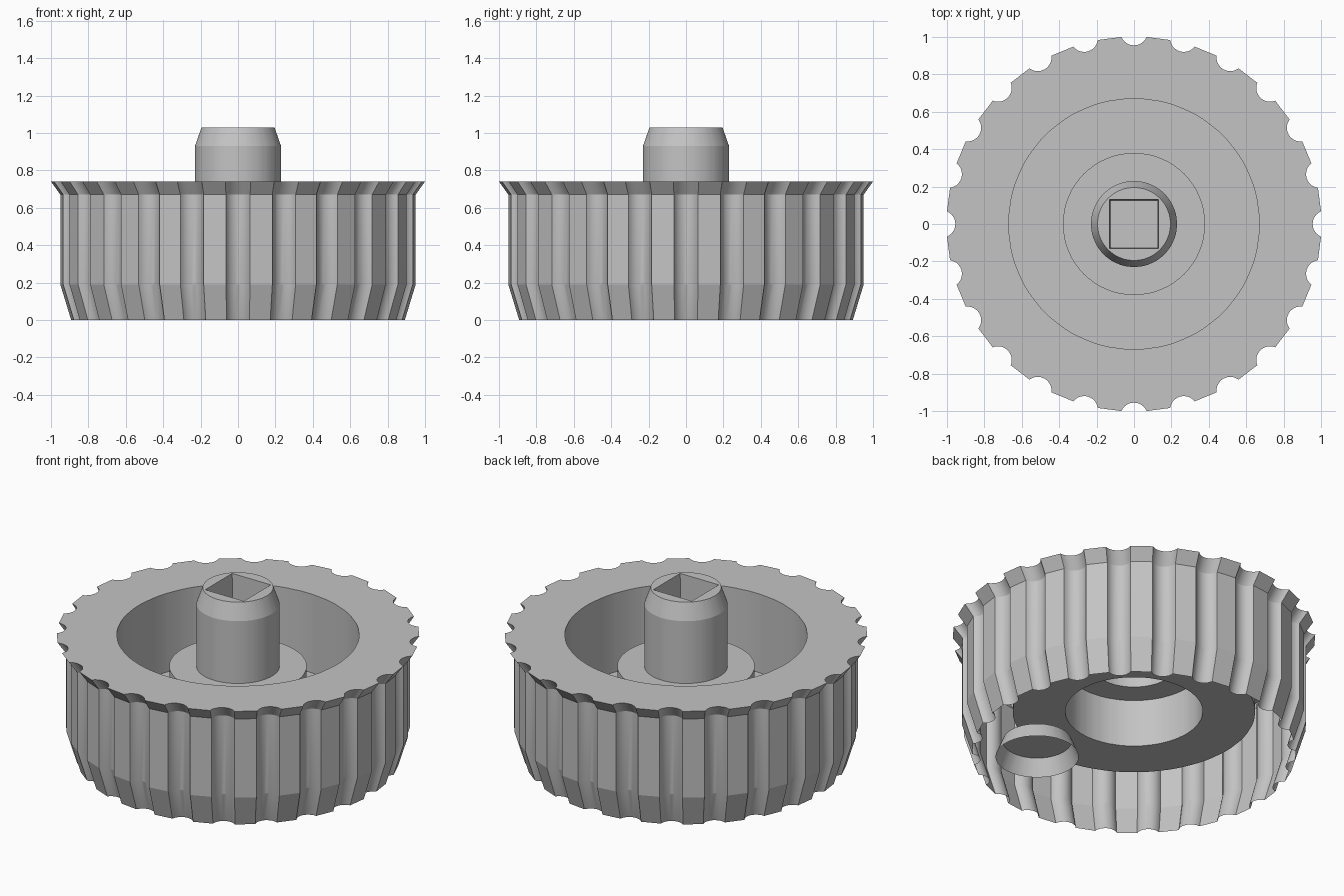
import bpy
from math import sin, cos, pi, radians, atan2, hypot

cube = bpy.data.objects.get("Cube")
if cube:
    bpy.data.objects.remove(cube, do_unlink=True)

GREY = (0.55, 0.55, 0.55, 1)
grey = bpy.data.materials.new("plain grey")
grey.use_nodes = True
grey.diffuse_color = GREY
grey.node_tree.nodes["Principled BSDF"].inputs["Base Color"].default_value = GREY

NOTCHES, STEPS = 24, 10
HALF_WIDTH, DEPTH = 0.068, 0.045

# Unit cross-section of the grip: flats separated by round notches
arc_radius = (HALF_WIDTH ** 2 + DEPTH ** 2) / (2 * DEPTH)
arc_half = 2 * atan2(DEPTH, HALF_WIDTH)
section = []
for n in range(NOTCHES):
    turn = 2 * pi * n / NOTCHES
    for k in range(STEPS + 1):
        a = arc_half * (2 * k / STEPS - 1)
        x = 1 - DEPTH + arc_radius * (1 - cos(a))
        y = arc_radius * sin(a)
        section.append((hypot(x, y), turn + atan2(y, x)))


def notched(r, z):
    return [(r * s * cos(a), r * s * sin(a), z) for s, a in section]


def circle(r, z):
    return [(r * cos(a), r * sin(a), z) for s, a in section]


def square(h, z):
    out = []
    for s, a in section:
        r = h / max(abs(cos(a)), abs(sin(a)))
        out.append((r * cos(a), r * sin(a), z))
    return out


def loft(name, rings, cap=False, location=(0, 0, 0)):
    """Skin a row of matching rings, optionally closing the last one."""
    count = len(section)
    verts = [p for ring in rings for p in ring]
    faces = []
    for j in range(len(rings) - 1):
        low, high = j * count, (j + 1) * count
        for i in range(count):
            k = (i + 1) % count
            faces.append((low + i, low + k, high + k, high + i))
    if cap:
        last = (len(rings) - 1) * count
        faces.append(tuple(range(last, last + count)))
    mesh = bpy.data.meshes.new(name)
    mesh.from_pydata(verts, [], faces)
    mesh.materials.append(grey)
    obj = bpy.data.objects.new(name, mesh)
    obj.location = location
    bpy.context.collection.objects.link(obj)
    bpy.ops.object.select_all(action='DESELECT')
    obj.select_set(True)
    bpy.context.view_layer.objects.active = obj
    bpy.ops.object.shade_smooth_by_angle(angle=radians(16))
    return obj


RIM, FLOOR, HUB_TOP, TIP = 0.74, 0.26, 0.55, 1.03
WELL, HUB, SHAFT, TIP_R = 0.67, 0.38, 0.23, 0.195

# Notched outer wall, open underneath, with its flat top rim
loft("grip_wall", [notched(0.892, 0), notched(0.95, 0.19),
                   notched(0.95, 0.67), notched(1.0, RIM)])
loft("top_rim", [notched(1.0, RIM), circle(WELL, RIM)])

# Recessed well and raised hub in its floor
loft("well", [circle(WELL, RIM), circle(WELL, FLOOR), circle(HUB, FLOOR)])
loft("hub", [circle(HUB, FLOOR), circle(HUB, HUB_TOP), circle(SHAFT, HUB_TOP)])

# Central shaft with chamfered tip and square socket
loft("shaft", [circle(SHAFT, HUB_TOP), circle(SHAFT, 0.93),
               circle(TIP_R, TIP), square(0.13, TIP)])
loft("square_socket", [square(0.13, TIP), square(0.122, 0.62)], cap=True)

# Small chamfered cup under the well floor
loft("underside_cup", [circle(SHAFT, 0), circle(TIP_R - 0.005, 0.1)],
     cap=True, location=(0.38, -0.38, 0))
